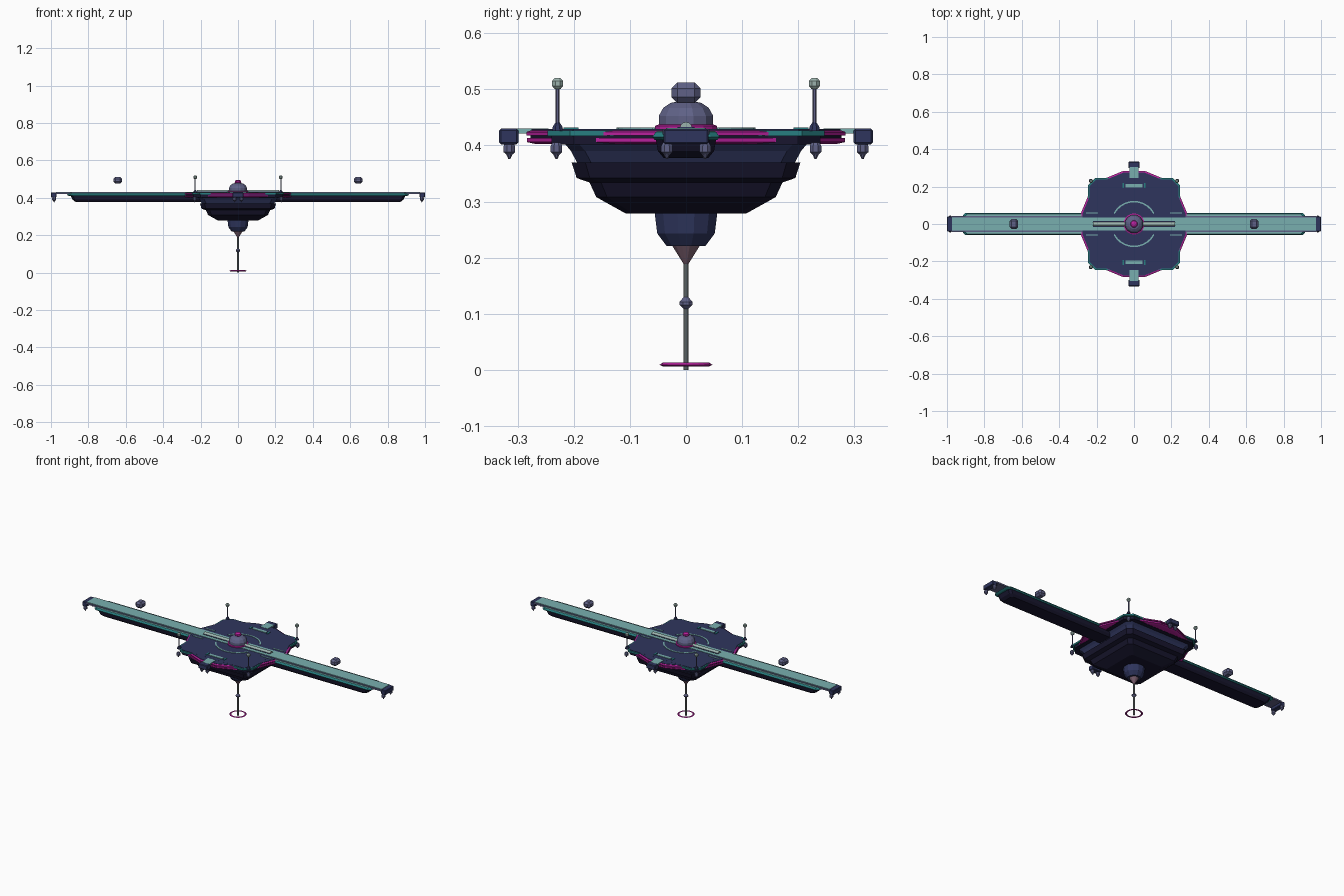
import bpy, bmesh, math
from mathutils import Matrix

cube = bpy.data.objects.get("Cube")
if cube:
    bpy.data.objects.remove(cube, do_unlink=True)


def material(name, r, g, b):
    m = bpy.data.materials.new(name)
    m.use_nodes = True
    m.diffuse_color = (r, g, b, 1)
    m.node_tree.nodes["Principled BSDF"].inputs["Base Color"].default_value = (r, g, b, 1)
    return m


HULL = material("midnight hull", .009, .008, .028)
NAVY = material("navy", .028, .036, .11)
PALE = material("pale teal", .19, .43, .43)
TEAL = material("deep teal", .02, .21, .22)
PINK = material("magenta", .48, .015, .34)
SLATE = material("slate purple", .115, .12, .24)
MAUVE = material("mauve", .20, .115, .16)
STEEL = material("steel grey", .17, .20, .20)
TIP = material("pale sage", .33, .45, .42)


def finish(name, bm, mat):
    bmesh.ops.recalc_face_normals(bm, faces=bm.faces)
    me = bpy.data.meshes.new(name)
    bm.to_mesh(me)
    bm.free()
    me.materials.append(mat)
    ob = bpy.data.objects.new(name, me)
    bpy.context.scene.collection.objects.link(ob)
    return ob


def loft(name, rings, mat):
    """Skin a stack of equal outlines and cap both ends."""
    bm = bmesh.new()
    loops = [[bm.verts.new(p) for p in ring] for ring in rings]
    n = len(loops[0])
    for a, b in zip(loops, loops[1:]):
        for i in range(n):
            j = (i + 1) % n
            bm.faces.new((a[i], a[j], b[j], b[i]))
    bm.faces.new(loops[0])
    bm.faces.new(loops[-1])
    return finish(name, bm, mat)


def lathe(name, profile, sides, mat, at=(0, 0)):
    rings = []
    for r, z in profile:
        angles = [(i + .5) * math.tau / sides for i in range(sides)]
        rings.append([(at[0] + r * math.cos(a), at[1] + r * math.sin(a), z) for a in angles])
    return loft(name, rings, mat)


def chamfered(hx, hy, c, z):
    """Rectangle outline with cut corners."""
    return [(hx, hy - c, z), (hx - c, hy, z), (c - hx, hy, z), (-hx, hy - c, z),
            (-hx, c - hy, z), (c - hx, -hy, z), (hx - c, -hy, z), (hx, c - hy, z)]


def slab(name, hx, hy, c, z0, z1, mat):
    return loft(name, [chamfered(hx, hy, c, z0), chamfered(hx, hy, c, z1)], mat)


def box(name, centre, size, mat, bevel=0):
    bm = bmesh.new()
    bmesh.ops.create_cube(bm, size=1, matrix=Matrix.Translation(centre) @ Matrix.Diagonal((*size, 1)))
    ob = finish(name, bm, mat)
    if bevel:
        mod = ob.modifiers.new("bevel", 'BEVEL')
        mod.width, mod.segments = bevel, 1
    return ob


def arc(name, r0, r1, start, end, z0, z1, mat, steps=10):
    """Flat curved strip."""
    rings = []
    for i in range(steps + 1):
        a = math.radians(start + (end - start) * i / steps)
        c, s = math.cos(a), math.sin(a)
        rings.append([(r * c, r * s, z) for r, z in ((r0, z0), (r1, z0), (r1, z1), (r0, z1))])
    return loft(name, rings, mat)


def thruster(name, x, y):
    lathe(name, [(.008, .405), (.011, .399), (.011, .388), (.006, .384), (.002, .376)], 8, SLATE, (x, y))


# Stepped hull below the deck
steps = [(.108, .279), (.16, .308), (.172, .334), (.195, .342), (.204, .37)]
loft("stepped_hull", [chamfered(w, w, w * .12, z) for w, z in steps], HULL)
loft("upper_hull", [chamfered(w, w, .025, z) for w, z in ((.194, .369), (.205, .39), (.22, .408))], NAVY)

# Lower pod, cone, mast and ring
lathe("lower_pod", [(.036, .221), (.053, .243), (.058, .281)], 12, NAVY)
lathe("mast_cone", [(.004, .188), (.026, .222)], 12, MAUVE)
lathe("mast", [(.0045, 0), (.0045, .19)], 8, STEEL)
lathe("mast_node", [(.004, .108), (.013, .116), (.013, .121), (.004, .13)], 8, SLATE)
bm = bmesh.new()
ring_section = [(.036, .009), (.041, .006), (.047, .009), (.041, .013)]
N = 24
loops = [[bm.verts.new((r * math.cos(i * math.tau / N), r * math.sin(i * math.tau / N), z))
          for r, z in ring_section] for i in range(N)]
for i in range(N):
    a, b = loops[i], loops[(i + 1) % N]
    for k in range(4):
        m = (k + 1) % 4
        bm.faces.new((a[k], a[m], b[m], b[k]))
finish("mast_ring", bm, PINK)

# Deck: round magenta trim crossed with a square teal-edged plate
lathe("lower_trim", [(.275, .403), (.289, .406), (.289, .413)], 16, PINK)
lathe("trim_groove", [(.283, .412), (.283, .419)], 16, HULL)
lathe("upper_trim", [(.290, .418), (.290, .424), (.282, .427)], 16, PINK)
lathe("deck_disc", [(.281, .42), (.281, .429)], 16, NAVY)
slab("square_skirt", .24, .24, .04, .402, .418, HULL)
slab("square_trim", .247, .247, .04, .417, .427, TEAL)
slab("square_deck", .239, .239, .038, .42, .4293, NAVY)

# Deck inlays
for k in (0, 180):
    arc("inlay_arc", .116, .124, k + 28, k + 152, .428, .432, PALE)
for s in (-1, 1):
    box("deck_panel", (0, s * .205, .429), (.09, .018, .007), PALE)
    for e in (-1, 1):
        box("panel_tick", (e * .058, s * .205, .429), (.008, .026, .007), TEAL)
        box("arm_dash", (e * .225, s * .058, .429), (.065, .006, .006), PALE)

# Long arms
base = ((.868, .04, .378), (.885, .05, .39), (.895, .054, .412))
loft("arm_base", [chamfered(x, y, .012, z) for x, y, z in base], HULL)
band = ((.905, .056, .41), (.915, .06, .415), (.905, .054, .424))
loft("arm_band", [chamfered(x, y, .015, z) for x, y, z in band], TEAL)
slab("arm_band_top", .9, .053, .012, .42, .4255, PALE)
slab("arm_edge", .975, .042, .002, .42, .429, SLATE)
slab("arm_top", .972, .036, .002, .423, .4312, PALE)

# Centre rod, dome and beacon
box("rod_bed", (0, 0, .431), (.44, .03, .004), NAVY)
half = [(math.cos(a) * .011, .431 + math.sin(a) * .011) for a in [i * math.pi / 6 for i in range(7)]]
loft("centre_rod", [[(x, y, z) for y, z in half] for x in (-.22, .22)], TIP)
lathe("dome_collar", [(.056, .428), (.056, .435), (.051, .437)], 16, PINK)
lathe("dome", [(.05, .43), (.05, .453), (.042, .467), (.028, .476), (.012, .479)], 12, SLATE)
lathe("beacon", [(.012, .476), (.019, .483), (.017, .491), (.008, .496)], 8, PINK)

for s in (-1, 1):
    # Arm end caps and floating blocks
    box("arm_cap", (s * .985, 0, .416), (.03, .08, .027), NAVY, .003)
    box("floating_block", (s * .642, 0, .494), (.046, .052, .037), SLATE, .011)
    # Docking blocks front and back
    box("dock_bridge", (0, s * .275, .426), (.05, .06, .009), PALE)
    box("dock_block", (0, s * .316, .416), (.06, .034, .028), NAVY, .003)
    for e in (-1, 1):
        thruster("cap_thruster", s * .983, e * .034)
        thruster("dock_thruster", e * .018, s * .315)
        thruster("corner_thruster", s * .231, e * .231)
        # Corner antennas
        at = (s * .229, e * .229)
        lathe("antenna_foot", [(.011, .426), (.009, .434), (.004, .441)], 8, NAVY, at)
        lathe("antenna_rod", [(.0035, .43), (.0035, .503)], 6, SLATE, at)
        lathe("antenna_tip", [(.006, .501), (.0105, .506), (.0105, .515), (.006, .52)], 8, TIP, at)
